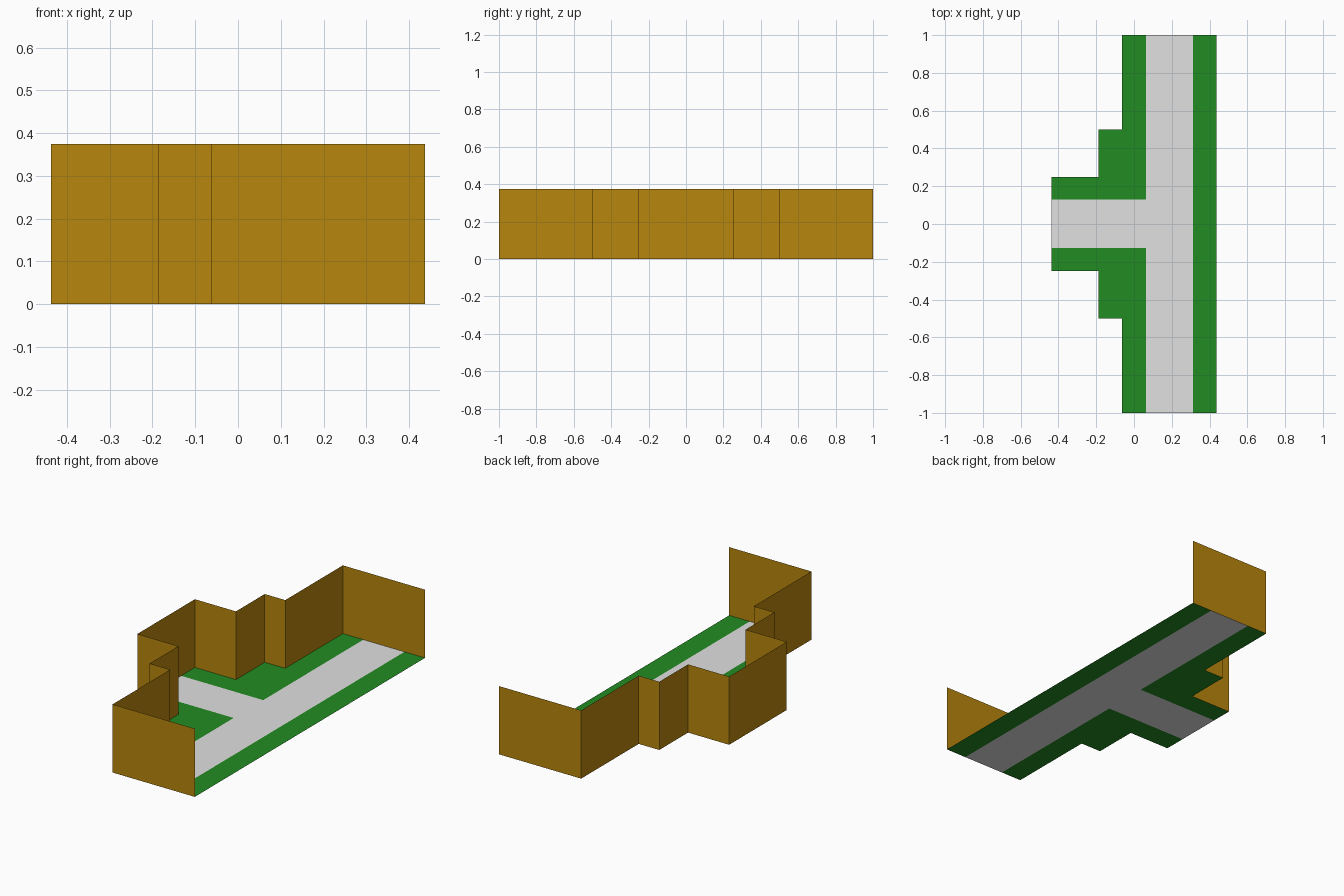
import bpy, bmesh
from mathutils import Vector

if "Cube" in bpy.data.objects:
    bpy.data.objects.remove(bpy.data.objects["Cube"])

WALL_H = 0.375
RIGHT = 0.4375
# half plan outline (y >= 0), from the side-road end to the open right side
HALF = [(-0.4375, 0.25), (-0.1875, 0.25), (-0.1875, 0.5),
        (-0.0625, 0.5), (-0.0625, 1.0), (RIGHT, 1.0)]


def material(name, rgb):
    m = bpy.data.materials.new(name)
    m.diffuse_color = (*rgb, 1.0)
    m.use_nodes = True
    m.node_tree.nodes["Principled BSDF"].inputs["Base Color"].default_value = m.diffuse_color
    return m


def make_object(name, bm, mats):
    mesh = bpy.data.meshes.new(name)
    bm.to_mesh(mesh)
    bm.free()
    for m in mats:
        mesh.materials.append(m)
    ob = bpy.data.objects.new(name, mesh)
    bpy.context.collection.objects.link(ob)
    return ob


grass = material("grass green", (0.016, 0.258, 0.016))
road = material("road grey", (0.75, 0.75, 0.75))
ochre = material("wall ochre", (0.479, 0.238, 0.004))


def left_limit(y):
    """Left edge of the stepped plan at a given y."""
    return -0.4375 if abs(y) < 0.25 else -0.1875 if abs(y) < 0.5 else -0.0625


# Ground: one flat sheet of cells, painted as a T-shaped road on grass
xs = [-0.4375, -0.1875, -0.0625, 0.0625, 0.3125, RIGHT]
ys = [-1, -0.5, -0.25, -0.127, 0.13, 0.25, 0.5, 1]
bm = bmesh.new()
for x0, x1 in zip(xs, xs[1:]):
    for y0, y1 in zip(ys, ys[1:]):
        cx, cy = (x0 + x1) / 2, (y0 + y1) / 2
        if cx < left_limit(cy):
            continue
        f = bm.faces.new([bm.verts.new((x, y, 0)) for x, y in
                          ((x0, y0), (x1, y0), (x1, y1), (x0, y1))])
        main_road = 0.0625 < cx < 0.3125
        side_road = cx < 0.0625 and abs(cy) < 0.1
        f.material_index = int(main_road or side_road)
bmesh.ops.remove_doubles(bm, verts=bm.verts, dist=1e-5)
make_object("ground", bm, [grass, road])

# Walls: mirrored outline extruded upward as a thin sheet, open on the right
path = [(x, -y) for x, y in reversed(HALF)] + HALF
bm = bmesh.new()
verts = [bm.verts.new((x, y, 0)) for x, y in path]
edges = [bm.edges.new(pair) for pair in zip(verts, verts[1:])]
top = bmesh.ops.extrude_edge_only(bm, edges=edges)["geom"]
bmesh.ops.translate(bm, vec=Vector((0, 0, WALL_H)),
                    verts=[g for g in top if isinstance(g, bmesh.types.BMVert)])
make_object("boundary_walls", bm, [ochre])
